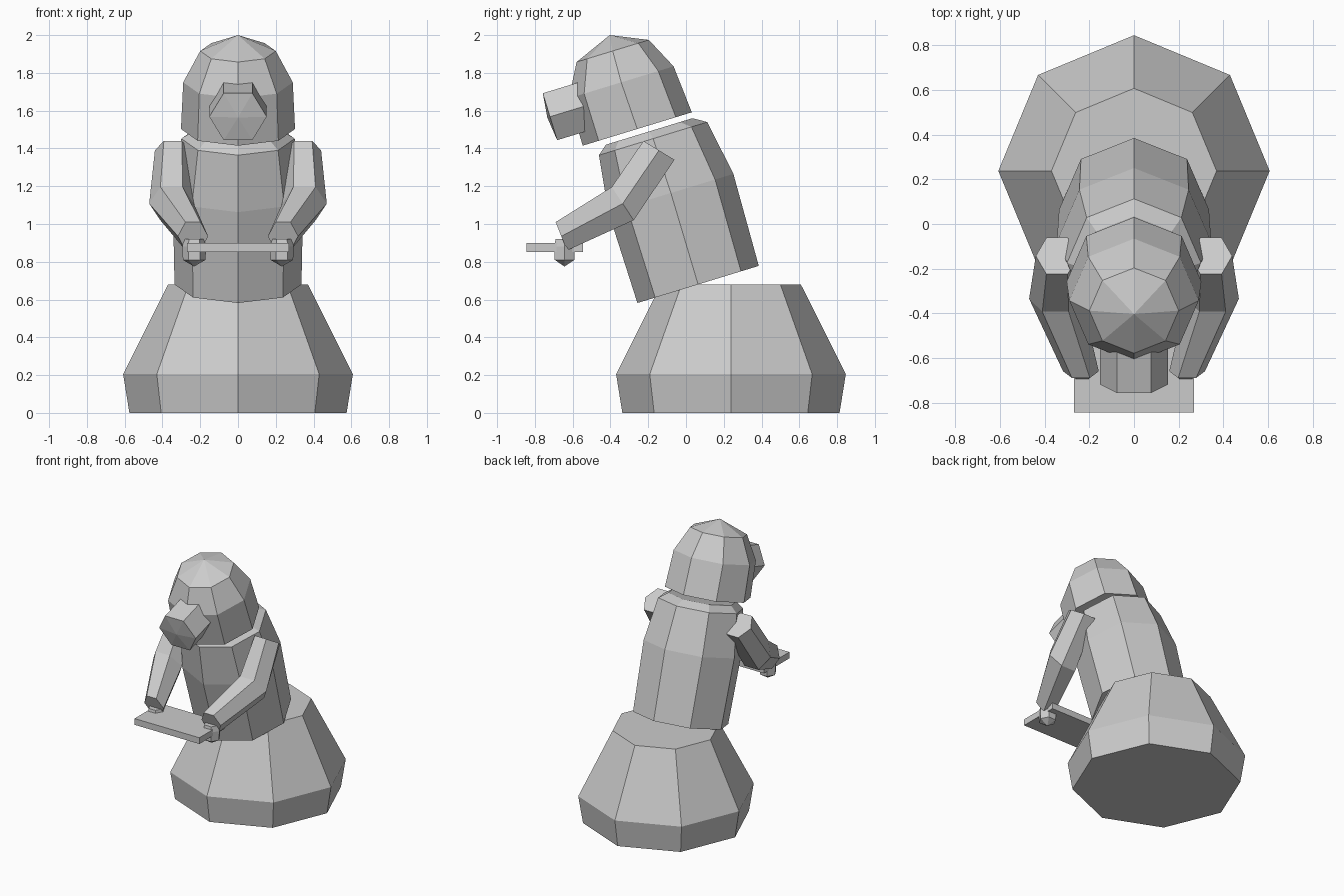
import bpy, bmesh, math
from mathutils import Vector

if "Cube" in bpy.data.objects:
    bpy.data.objects.remove(bpy.data.objects["Cube"])

clay = bpy.data.materials.new("clay_grey")
clay.diffuse_color = (0.6, 0.6, 0.6, 1)
clay.use_nodes = True
clay.node_tree.nodes["Principled BSDF"].inputs["Base Color"].default_value = clay.diffuse_color
TILT = math.radians(17)
X = Vector((1, 0, 0))
LEAN = Vector((0, math.cos(TILT), math.sin(TILT)))  # ring direction of leaning parts


def ring(center, rx, up, n):
    """Points of an n-gon: rx along x, vector up as the second half axis."""
    c, up = Vector(center), Vector(up)
    return [c + X * rx * math.cos(2 * math.pi * k / n) + up * math.sin(2 * math.pi * k / n)
            for k in range(n)]


def loft(name, rings, tip=None, mirror=False):
    """Skin a list of rings, close the start flat and the end flat or with a tip."""
    bm = bmesh.new()
    loops = [[bm.verts.new(p) for p in r] for r in rings]
    n = len(loops[0])
    for a, b in zip(loops, loops[1:]):
        for k in range(n):
            bm.faces.new((a[k], a[(k + 1) % n], b[(k + 1) % n], b[k]))
    bm.faces.new(loops[0])
    if tip:
        t = bm.verts.new(tip)
        for k in range(n):
            bm.faces.new((loops[-1][k], loops[-1][(k + 1) % n], t))
    else:
        bm.faces.new(loops[-1])
    bmesh.ops.recalc_face_normals(bm, faces=bm.faces)
    me = bpy.data.meshes.new(name)
    bm.to_mesh(me)
    bm.free()
    me.materials.append(clay)
    ob = bpy.data.objects.new(name, me)
    bpy.context.collection.objects.link(ob)
    if mirror:
        ob.modifiers.new("mirror", 'MIRROR')
    return ob


# Wide upright base
loft("base", [ring((0, 0.238, z), r, (0, r, 0), 8)
              for z, r in ((0, 0.575), (0.205, 0.608), (0.68, 0.37))])

# Leaning torso with a bevelled shoulder ring
loft("torso", [ring((0, y, z), r, LEAN * r, 8) for y, z, r in (
    (0.064, 0.68, 0.336), (-0.08, 1.164, 0.346), (-0.174, 1.452, 0.30), (-0.195, 1.49, 0.24))])

# Domed head
loft("head", [ring((0, y, z), r, LEAN * r, 8) for y, z, r in (
    (-0.258, 1.503, 0.302), (-0.343, 1.75, 0.29), (-0.388, 1.916, 0.20))],
    tip=(0, -0.404, 2.0))

# Six-sided snout
front = Vector((0, -0.72, 1.568))
up = Vector((0, -math.sin(TILT), math.cos(TILT))) * 0.15
loft("snout", [ring(front + LEAN * 0.23, 0.152, up, 6), ring(front, 0.152, up, 6)],
     tip=front - LEAN * 0.015)

# Bent arms: shoulder, elbow, wrist
s = 1 / math.sin(math.pi / 3)
loft("arm", [ring(c, r, Vector(u) * s, 6) for c, r, u in (
    ((0.345, -0.143, 1.39), 0.095, (0, -0.082, 0.05)),
    ((0.352, -0.335, 1.108), 0.118, (0, -0.058, 0.088)),
    ((0.238, -0.66, 0.935), 0.08, (0, -0.03, 0.075)))], mirror=True)

# Small hands below the wrists
loft("hand", [ring((0.232, -0.643, z), r, (0, r, 0), 6) for z, r in (
    (0.92, 0.055), (0.88, 0.063), (0.81, 0.06))], tip=(0.232, -0.643, 0.775), mirror=True)

# Tray held between the hands
loft("tray", [[Vector((x, y, z)) for x, y in
               ((-0.27, -0.845), (0.27, -0.845), (0.27, -0.545), (-0.27, -0.545))]
              for z in (0.853, 0.9)])
